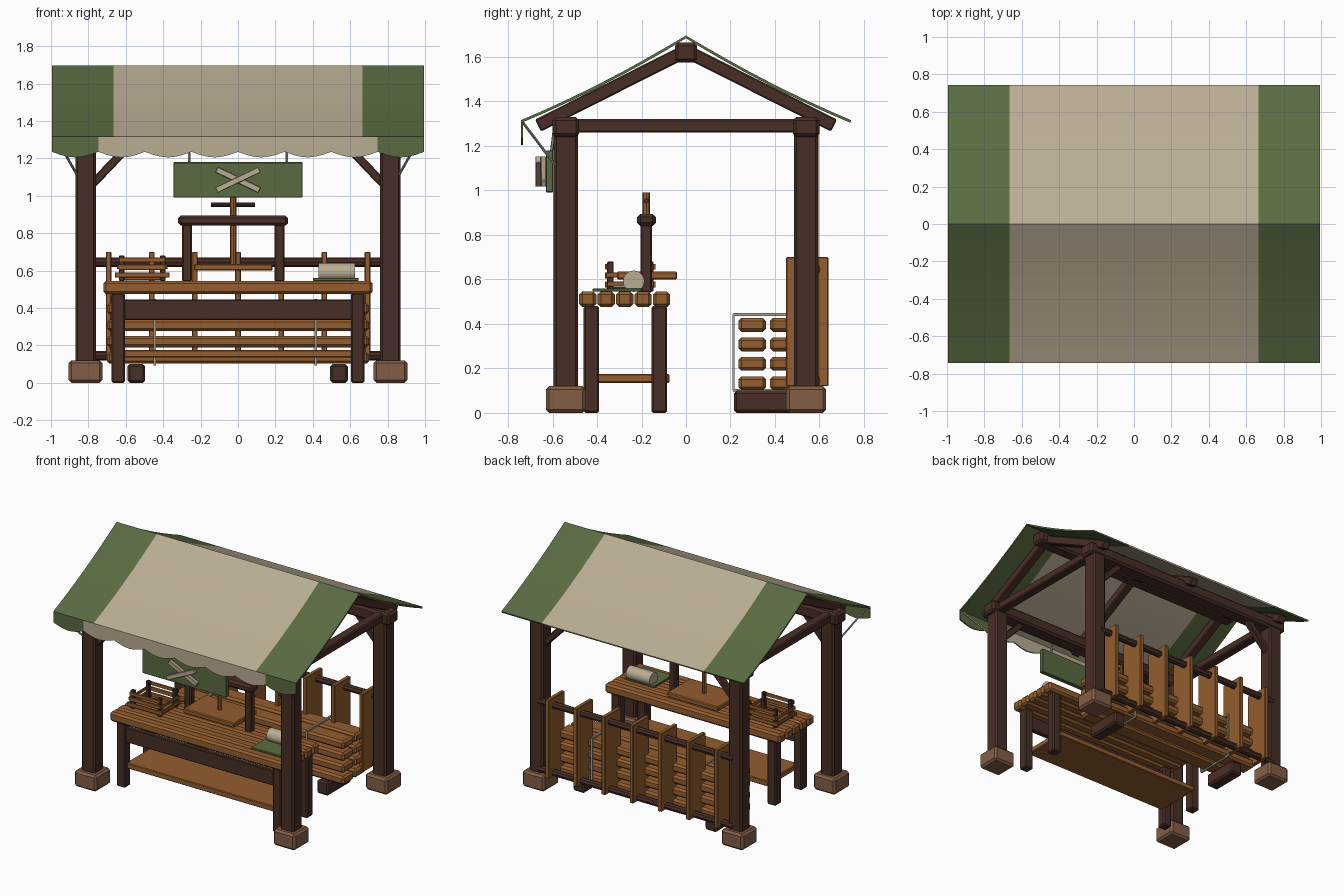
import bpy, math
from mathutils import Vector

if "Cube" in bpy.data.objects:
    bpy.data.objects.remove(bpy.data.objects["Cube"])


def material(name, rgb):
    m = bpy.data.materials.new(name)
    m.diffuse_color = [(c / 255) ** 2.2 for c in rgb] + [1]
    m.use_nodes = True
    m.node_tree.nodes["Principled BSDF"].inputs["Base Color"].default_value = m.diffuse_color
    return m


DARK = material("dark_timber", (74, 50, 42))
WOOD = material("plank_wood", (146, 94, 50))
BASE = material("footing_brown", (130, 94, 72))
GREEN = material("green_cloth", (90, 107, 68))
TAN = material("tan_cloth", (184, 171, 146))
ROPE = material("pale_rope", (165, 158, 140))


def mesh_object(name, verts, faces, mat):
    me = bpy.data.meshes.new(name)
    me.from_pydata(verts, [], faces)
    me.materials.append(mat)
    ob = bpy.data.objects.new(name, me)
    bpy.context.collection.objects.link(ob)
    return ob


def box(name, x, y, z, mat, bevel=0.008, segments=1):
    """Bevelled box from (min, max) pairs."""
    c = Vector(((x[0] + x[1]) / 2, (y[0] + y[1]) / 2, (z[0] + z[1]) / 2))
    v = [Vector((a, b, d)) - c for a in x for b in y for d in z]
    f = [(0, 1, 3, 2), (4, 6, 7, 5), (0, 4, 5, 1), (2, 3, 7, 6), (0, 2, 6, 4), (1, 5, 7, 3)]
    ob = mesh_object(name, v, f, mat)
    ob.location = c
    if bevel:
        b = ob.modifiers.new("bevel", 'BEVEL')
        b.width, b.segments = bevel, segments
    return ob


def bar(name, a, b, w, h, mat, bevel=0.006):
    """Rectangular bar between two points."""
    a, b = Vector(a), Vector(b)
    length = (b - a).length
    ob = box(name, (-w / 2, w / 2), (-h / 2, h / 2), (-length / 2, length / 2), mat, bevel)
    ob.location = (a + b) / 2
    ob.rotation_euler = (b - a).to_track_quat('Z', 'Y').to_euler()
    return ob


def rod(name, a, b, r, mat, sides=8):
    a, b = Vector(a), Vector(b)
    bpy.ops.mesh.primitive_cylinder_add(vertices=sides, radius=r, depth=(b - a).length, location=(a + b) / 2)
    ob = bpy.context.object
    ob.name = name
    ob.rotation_euler = (b - a).to_track_quat('Z', 'Y').to_euler()
    ob.data.materials.append(mat)
    return ob


def solid(ob, t):
    s = ob.modifiers.new("thickness", 'SOLIDIFY')
    s.thickness, s.offset = t, 0


# Posts, footings, knee braces
for sx in (-1, 1):
    for sy in (-1, 1):
        px, py = sx * 0.815, sy * 0.54
        box("footing", (px - .09, px + .09), (py - .09, py + .09), (0, .12), BASE, .015)
        box("post", (px - .055, px + .055), (py - .055, py + .055), (.1, 1.3), DARK, .012)
        bar("knee_brace", (sx * .79, py, 1.05), (sx * .58, py, 1.27), .045, .045, DARK)
    box("tie_beam", (sx * .815 - .035, sx * .815 + .035), (-.55, .55), (1.26, 1.32), DARK)
    rod("awning_strut", (sx * .86, -.585, 1.11), (sx * .97, -.733, 1.305), .007, ROPE, 6)

# Roof frame
for sy in (-1, 1):
    box("eave_beam", (-.9, .9), (sy * .54 - .06, sy * .54 + .06), (1.24, 1.33), DARK, .015)
    for x in (-.815, 0, .815):
        bar("rafter", (x, 0, 1.627), (x, sy * .665, 1.292), .06, .06, DARK)
box("ridge_beam", (-.9, .9), (-.05, .05), (1.575, 1.665), DARK, .015)

# Sagging canopy in three stripes
N = 8
profile = []
for i in range(-N, N + 1):
    t = abs(i) / N
    profile.append((i / N * .74, 1.69 - .38 * t - .07 * t * (1 - t)))
for name, x0, x1, mat in (("left", -.995, -.665, GREEN), ("centre", -.665, .665, TAN), ("right", .665, .995, GREEN)):
    v = [(x, y, z) for y, z in profile for x in (x0, x1)]
    f = [(2 * i, 2 * i + 1, 2 * i + 3, 2 * i + 2) for i in range(2 * N)]
    solid(mesh_object("canopy_" + name, v, f, mat), .012)

# Scalloped front valance
for k in range(8):
    v = []
    for i in range(7):
        x = -.995 + (k + i / 6) * 1.99 / 8
        v += [(x, -.737, 1.315), (x, -.737, 1.235 - .03 * math.sin(math.pi * i / 6))]
    f = [(2 * i, 2 * i + 1, 2 * i + 3, 2 * i + 2) for i in range(6)]
    solid(mesh_object("valance_scallop", v, f, GREEN if k in (0, 7) else TAN), .01)

# Hanging sign with crossed slats
box("sign_board", (-.345, .345), (-.63, -.597), (.99, 1.18), GREEN, .004)
for s in (-1, 1):
    y = -.64 - .012 * (s + 1)
    bar("sign_cross_slat", (-.115, y, 1.085 - s * .055), (.115, y, 1.085 + s * .055), .025, .032, TAN, .003)
    rod("sign_hanger", (s * .26, -.605, 1.17), (s * .26, -.59, 1.29), .007, ROPE, 6)

# Workbench
for i in range(5):
    y = -.48 + i * .083
    box("bench_plank", (-.72, .72), (y, y + .077), (.475, .545), WOOD, .014)
for sx in (-1, 1):
    for y in (-.46, -.155):
        box("bench_leg", (sx * .64 - .035, sx * .64 + .035), (y, y + .07), (0, .48), DARK)
box("bench_apron", (-.61, .61), (-.445, -.41), (.335, .445), DARK, .005)
box("bench_shelf", (-.62, .62), (-.43, -.075), (.135, .175), WOOD, .005)

# Screw press
for x in (-.272, .222):
    box("press_upright", (x - .027, x + .027), (-.205, -.152), (.54, .85), DARK)
box("press_crossbeam", (-.32, .268), (-.22, -.135), (.84, .895), DARK, .015)
box("press_plate", (-.235, .185), (-.31, -.04), (.6, .635), WOOD, .006)
rod("press_screw", (-.025, -.178, .63), (-.025, -.178, .99), .017, WOOD)
rod("press_handle", (-.145, -.178, .953), (.09, -.178, .953), .012, DARK)

# Slatted crate
cx, cy = -.512, -.25
box("crate_floor", (cx - .12, cx + .12), (cy - .09, cy + .09), (.548, .565), WOOD, .003)
for sx in (-1, 1):
    for sy in (-1, 1):
        x, y = cx + sx * .11, cy + sy * .09
        box("crate_post", (x - .014, x + .014), (y - .014, y + .014), (.545, .68), DARK, .003)
    for z in (.568, .608):
        x = cx + sx * .128
        box("crate_end_slat", (x - .006, x + .006), (cy - .11, cy + .11), (z, z + .022), WOOD, .002)
    y = cy + sx * .108
    box("crate_low_slat", (cx - .145, cx + .145), (y - .006, y + .006), (.563, .59), WOOD, .002)
    box("crate_mid_slat", (cx - .125, cx + .125), (y - .006, y + .006), (.603, .632), WOOD, .002)
    box("crate_top_slat", (cx - .125, cx + .125), (y - .006, y + .006), (.645, .67), WOOD, .002)

# Cloth roll and mat
roll = rod("cloth_roll", (.43, -.235, .592), (.625, -.235, .592), .048, TAN, 16)
bpy.ops.object.shade_smooth_by_angle()
box("cloth_mat", (.4, .645), (-.42, -.2), (.545, .56), GREEN, .003)

# Strapped lumber stack on skids
for y in (.235, .377):
    for i in range(4):
        z = .102 + i * .0875
        box("lumber", (-.7, .7), (y, y + .125), (z, z + .062), WOOD, .014)
for x in (-.543, .54):
    box("stack_skid", (x - .047, x + .047), (.215, .49), (0, .1), DARK, .012)
for x in (-.445, .415):
    loop = [(.214, .1), (.214, .442), (.51, .442), (.51, .1)]
    for (y0, z0), (y1, z1) in zip(loop, loop[1:] + loop[:1]):
        bar("stack_strap", (x, y0, z0), (x, y1, z1), .014, .01 if y0 == y1 else .014, ROPE, 0)

# Back rack: upright dividers on two rails
for i in range(7):
    x = -.692 + i * .2307
    box("rack_divider", (x - .015, x + .015), (.45, .64), (.12, .7), WOOD, .004)
for z in (.145, .645):
    rod("rack_rail", (-.8, .58, z), (.8, .58, z), .025, DARK)
